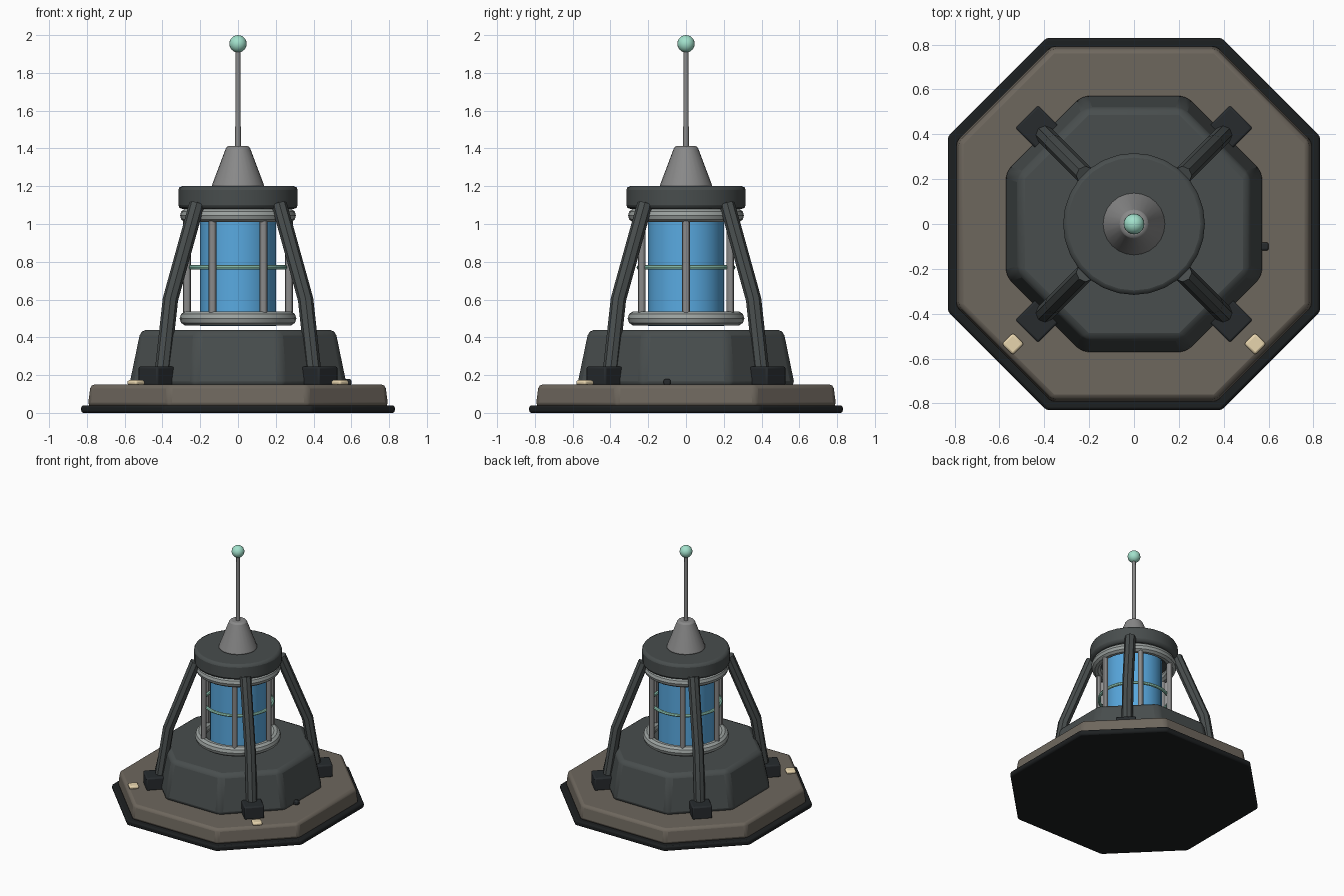
import bpy, bmesh, math
from mathutils import Vector

if "Cube" in bpy.data.objects:
    bpy.data.objects.remove(bpy.data.objects["Cube"])


def material(name, rgb):
    m = bpy.data.materials.new(name)
    m.diffuse_color = (*rgb, 1)
    m.use_nodes = True
    m.node_tree.nodes["Principled BSDF"].inputs["Base Color"].default_value = m.diffuse_color
    return m


TREAD = material("black_rubber", (0.012, 0.014, 0.015))
PLATE = material("warm_stone", (0.155, 0.135, 0.11))
DARK = material("dark_metal", (0.065, 0.075, 0.075))
FOOT = material("foot_metal", (0.02, 0.024, 0.027))
STEEL = material("steel", (0.25, 0.25, 0.25))
RING = material("pale_steel", (0.33, 0.36, 0.35))
BLUE = material("blue_glass", (0.10, 0.40, 0.75))
MINT = material("mint_glow", (0.36, 0.75, 0.60))
CREAM = material("cream_lamp", (0.80, 0.66, 0.42))


def finish(ob, name, mat, bevel=0, segments=2):
    ob.name = name
    ob.data.materials.append(mat)
    bpy.context.view_layer.objects.active = ob
    ob.select_set(True)
    bpy.ops.object.shade_smooth_by_angle(angle=math.radians(30))
    if bevel:
        b = ob.modifiers.new("bevel", "BEVEL")
        b.width, b.segments, b.limit_method = bevel, segments, "ANGLE"
        b.angle_limit = math.radians(30)
    ob.select_set(False)
    return ob


def octagon(name, levels, mat, bevel):
    """Stacked octagons; each level is (z, half width, half side length)."""
    bm = bmesh.new()
    loops = []
    for z, w, c in levels:
        pts = [(w, -c), (w, c), (c, w), (-c, w), (-w, c), (-w, -c), (-c, -w), (c, -w)]
        loops.append([bm.verts.new((x, y, z)) for x, y in pts])
    bm.faces.new(loops[0][::-1])
    bm.faces.new(loops[-1])
    for a, b in zip(loops, loops[1:]):
        for i in range(8):
            j = (i + 1) % 8
            bm.faces.new((a[i], a[j], b[j], b[i]))
    me = bpy.data.meshes.new(name)
    bm.to_mesh(me)
    bm.free()
    ob = bpy.data.objects.new(name, me)
    bpy.context.collection.objects.link(ob)
    return finish(ob, name, mat, bevel)


def cone(name, r1, r2, z0, z1, mat, sides=24, bevel=0, xy=(0, 0)):
    bpy.ops.mesh.primitive_cone_add(vertices=sides, radius1=r1, radius2=r2,
                                    depth=z1 - z0, location=(*xy, (z0 + z1) / 2))
    return finish(bpy.context.object, name, mat, bevel)


def torus(name, major, minor, z, mat, sides=10):
    bpy.ops.mesh.primitive_torus_add(major_radius=major, minor_radius=minor, location=(0, 0, z),
                                     major_segments=32, minor_segments=sides)
    return finish(bpy.context.object, name, mat)


def box(name, loc, size, angle, mat, bevel):
    bpy.ops.mesh.primitive_cube_add(size=1, location=loc, rotation=(0, 0, angle))
    ob = bpy.context.object
    ob.scale = size
    bpy.ops.object.transform_apply(location=False, rotation=False, scale=True)
    return finish(ob, name, mat, bevel)


def pipe(name, points, radius, mat):
    cu = bpy.data.curves.new(name, "CURVE")
    cu.dimensions = "3D"
    cu.bevel_depth, cu.bevel_resolution, cu.use_fill_caps = radius, 2, True
    sp = cu.splines.new("POLY")
    sp.points.add(len(points) - 1)
    for p, co in zip(sp.points, points):
        p.co = (*co, 1)
    ob = bpy.data.objects.new(name, cu)
    bpy.context.collection.objects.link(ob)
    bpy.context.view_layer.objects.active = ob
    ob.select_set(True)
    bpy.ops.object.convert(target="MESH")
    return finish(bpy.context.object, name, mat)


# stepped octagonal base
octagon("base_tread", [(0, 0.83, 0.39), (0.04, 0.83, 0.39)], TREAD, 0.012)
octagon("base_plate", [(0.035, 0.795, 0.37), (0.15, 0.78, 0.365)], PLATE, 0.02)
octagon("housing", [(0.14, 0.577, 0.235), (0.44, 0.515, 0.215)], DARK, 0.03)

# glowing core and its cage
cone("glass_core", 0.2, 0.2, 0.46, 1.08, BLUE, 32)
torus("lower_cage_ring", 0.27, 0.039, 0.50, RING)
torus("upper_cage_ring", 0.27, 0.037, 1.045, RING)
torus("glow_ring", 0.25, 0.012, 0.77, MINT, 8)
for i in range(6):
    a = i * math.pi / 3
    cone(f"cage_bar_{i + 1}", 0.02, 0.02, 0.49, 1.05, STEEL, 12,
         xy=(0.27 * math.cos(a), 0.27 * math.sin(a)))

# cap, mast and tip
cone("cap", 0.316, 0.316, 1.08, 1.20, DARK, 28, 0.02)
cone("mast_cone", 0.142, 0.06, 1.195, 1.412, STEEL, 24, 0.012)
cone("mast", 0.015, 0.013, 1.40, 1.93, STEEL, 12)
bpy.ops.mesh.primitive_uv_sphere_add(segments=20, ring_count=12, radius=0.046, location=(0, 0, 1.954))
finish(bpy.context.object, "tip_ball", MINT)

# four bent legs on square feet
for side_y, sy in (("front", -1), ("back", 1)):
    for side_x, sx in (("left", -1), ("right", 1)):
        path = [(0.405, 0.17), (0.358, 0.60), (0.218, 1.105)]
        pipe(f"{side_y}_{side_x}_leg", [(sx * d, sy * d, z) for d, z in path], 0.041, DARK)
        box(f"{side_y}_{side_x}_foot", (sx * 0.428, sy * 0.428, 0.195), (0.145, 0.145, 0.1),
            math.pi / 4, FOOT, 0.01)

# marker lamps on the front corners
for side, sx in (("left", -1), ("right", 1)):
    box(f"{side}_marker_lamp", (sx * 0.54, -0.535, 0.16), (0.07, 0.07, 0.026),
        math.pi / 4, CREAM, 0.01)

# small plug on the right side of the housing
box("side_plug", (0.58, -0.1, 0.163), (0.04, 0.036, 0.032), 0, FOOT, 0.008)
